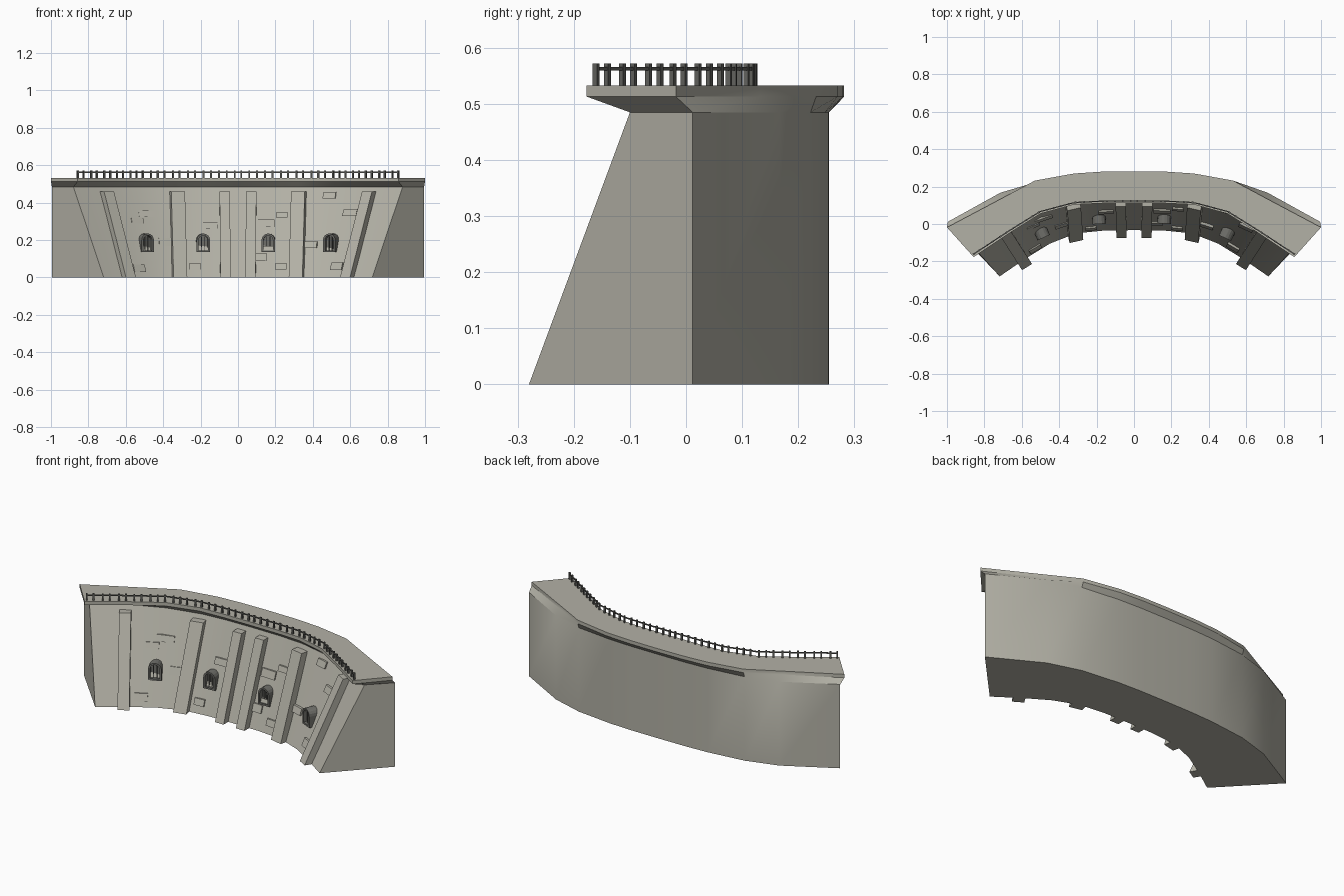
import bpy, bmesh, math
from mathutils import Vector

if "Cube" in bpy.data.objects:
    bpy.data.objects.remove(bpy.data.objects["Cube"])

# plan curves of one half (centre to end), mirrored across x
BACK = [(0, .255), (.17, .254), (.31, .248), (.53, .222), (.715, .167), (.995, .012)]
FOOT = [(0, -.033), (.16, -.035), (.31, -.05), (.45, -.105), (.58, -.185), (.718, -.28)]
NECK = [(0, .145), (.17, .143), (.32, .132), (.52, .085), (.7, .01), (.88, -.1)]
DECK_F = [(0, .112), (.17, .111), (.32, .104), (.5, .055), (.66, -.045), (.857, -.177)]
DECK_B = [(0, .282), (.17, .28), (.32, .27), (.53, .232), (.715, .133), (1.0, -.018)]
Z_NECK, Z_LIP, Z_TOP = .485, .513, .533


def material(name, c):
    m = bpy.data.materials.new(name)
    m.diffuse_color = (*c, 1)
    m.use_nodes = True
    m.node_tree.nodes["Principled BSDF"].inputs["Base Color"].default_value = m.diffuse_color
    return m


STONE = material("stone", (.45, .44, .38))
DARK = material("dark_metal", (.12, .12, .11))
SHADE = material("window_shade", (.16, .16, .145))


def finish(bm, name, mat, smooth=False):
    bmesh.ops.recalc_face_normals(bm, faces=bm.faces[:])
    me = bpy.data.meshes.new(name)
    bm.to_mesh(me)
    bm.free()
    ob = bpy.data.objects.new(name, me)
    bpy.context.collection.objects.link(ob)
    me.materials.append(mat)
    if smooth:
        bpy.context.view_layer.objects.active = ob
        ob.select_set(True)
        bpy.ops.object.shade_smooth_by_angle(angle=math.radians(25))
        ob.select_set(False)
    return ob


def at(curve, s, z=0):
    a = min(abs(s), 5)
    i = min(int(a), 4)
    p = Vector(curve[i]).lerp(Vector(curve[i + 1]), a - i)
    return Vector((math.copysign(p.x, s), p.y, z))


def face_pt(s, z):
    return at(FOOT, s).lerp(at(NECK, s), z / Z_NECK) + Vector((0, 0, z))


def frame(s, z):
    # horizontal tangent and outward normal of the battered face
    t = face_pt(s + .3, z) - face_pt(s - .3, z)
    t.normalize()
    return t, Vector((t.y, -t.x, 0))


def s_from_x(x, z):
    lo, hi = -5, 5
    for _ in range(30):
        mid = (lo + hi) / 2
        if face_pt(mid, z).x < x:
            lo = mid
        else:
            hi = mid
    return lo


def loft(bm, rings, caps=True):
    vs = [[bm.verts.new(p) for p in r] for r in rings]
    n = len(vs[0])
    for a, b in zip(vs, vs[1:]):
        for k in range(n):
            bm.faces.new((a[k], a[(k + 1) % n], b[(k + 1) % n], b[k]))
    if caps:
        bm.faces.new(vs[0])
        bm.faces.new(vs[-1])
    return vs


# dam wall with flared roadway
bm = bmesh.new()
rings = [[at(BACK, s), at(FOOT, s), at(NECK, s, Z_NECK), at(DECK_F, s, Z_LIP),
          at(DECK_F, s, Z_TOP), at(DECK_B, s, Z_TOP), at(DECK_B, s, Z_LIP),
          at(BACK, s, Z_NECK)] for s in range(-5, 6)]
vs = loft(bm, rings, False)
for r in (vs[0], vs[-1]):
    for q in ((0, 1, 2, 7), (7, 2, 3, 6), (6, 3, 4, 5)):
        bm.faces.new([r[k] for k in q])
finish(bm, "dam_wall", STONE, True)

# buttress ribs
for sg in (-1, 1):
    for s, w in ((.42, .055), (2.05, .075), (4.1, .062)):
        bm = bmesh.new()
        rr = []
        for z in (0, .46):
            p = face_pt(sg * s, z)
            t, n = frame(sg * s, .2)
            rr.append([p + t * a * w / 2 + n * d
                       for a, d in ((-1, -.03), (1, -.03), (1, .042), (-1, .042))])
        loft(bm, rr)
        finish(bm, "buttress_rib", STONE)


def arch(w, h):
    r = w / 2
    pts = [(-r, 0), (r, 0)]
    return pts + [(r * math.cos(a), h - r + r * math.sin(a))
                  for a in [math.pi * k / 8 for k in range(9)]]


# arched windows: upright frame with a recessed dark pane
for x in (-.495, -.187, .163, .5):
    z0 = .135
    s = s_from_x(x, .185)
    p = face_pt(s, z0)
    t, n = frame(s, .185)

    def ring(w, h, d, lift=0):
        return [p + t * u + n * d + Vector((0, 0, v + lift)) for u, v in arch(w, h)]

    bm = bmesh.new()
    loft(bm, [ring(.072, .1, -.06), ring(.072, .1, .012),
              ring(.05, .08, .012, .01), ring(.05, .08, -.012, .01)])
    finish(bm, "window_frame", SHADE)
    for k in (-1, 1):
        bm = bmesh.new()
        c = p + t * k * .009
        loft(bm, [[c + t * a * .002 + n * d + Vector((0, 0, z)) for a, d in
                   ((-1, -.012), (1, -.012), (1, -.002), (-1, -.002))] for z in (.01, .085)])
        finish(bm, "window_bar", DARK)

# raised stone blocks (x, z, width, height)
BLOCKS = [(-.485, .34, .1, .034), (-.54, .303, .07, .03), (-.39, .19, .07, .042),
          (-.23, .06, .06, .035), (-.15, .28, .08, .035), (-.53, .05, .07, .04),
          (.15, .29, .09, .042), (.235, .335, .06, .03), (.11, .11, .085, .042),
          (.165, .15, .06, .03), (.39, .175, .07, .035), (.49, .44, .07, .035),
          (.6, .345, .08, .035), (.23, .06, .06, .035), (.53, .06, .07, .04)]
for x, z, w, h in BLOCKS:
    s = s_from_x(x, z)
    t, n = frame(s, z)
    bm = bmesh.new()
    loft(bm, [[face_pt(s, zz) + t * a * w / 2 + n * d for a, d in
               ((-1, -.02), (1, -.02), (1, .009), (-1, .009))] for zz in (z - h / 2, z + h / 2)])
    finish(bm, "stone_block", STONE)

# railing path just inside the front edge of the roadway
path = [at(DECK_F, s).lerp(at(DECK_B, s), .065) for s in [k / 20 for k in range(-99, 100)]]
dist = [0]
for a, b in zip(path, path[1:]):
    dist.append(dist[-1] + (b - a).length)


def side(i):
    t = (path[min(i + 1, len(path) - 1)] - path[max(i - 1, 0)]).normalized()
    return t, Vector((t.y, -t.x, 0))


bm = bmesh.new()
loft(bm, [[path[i] + side(i)[1] * d + Vector((0, 0, z)) for d, z in
           ((-.003, .56), (.003, .56), (.003, .566), (-.003, .566))]
          for i in range(0, len(path), 3)])
finish(bm, "handrail", DARK)

# railing posts
bm = bmesh.new()
N = 46
for k in range(N):
    d = dist[-1] * k / (N - 1)
    i = min(range(len(dist)), key=lambda j: abs(dist[j] - d))
    t, n = side(i)
    loft(bm, [[path[i] + t * a * .0045 + n * b * .0045 + Vector((0, 0, z)) for a, b in
               ((-1, -1), (1, -1), (1, 1), (-1, 1))] for z in (.53, .572)])
finish(bm, "railing_posts", DARK)
